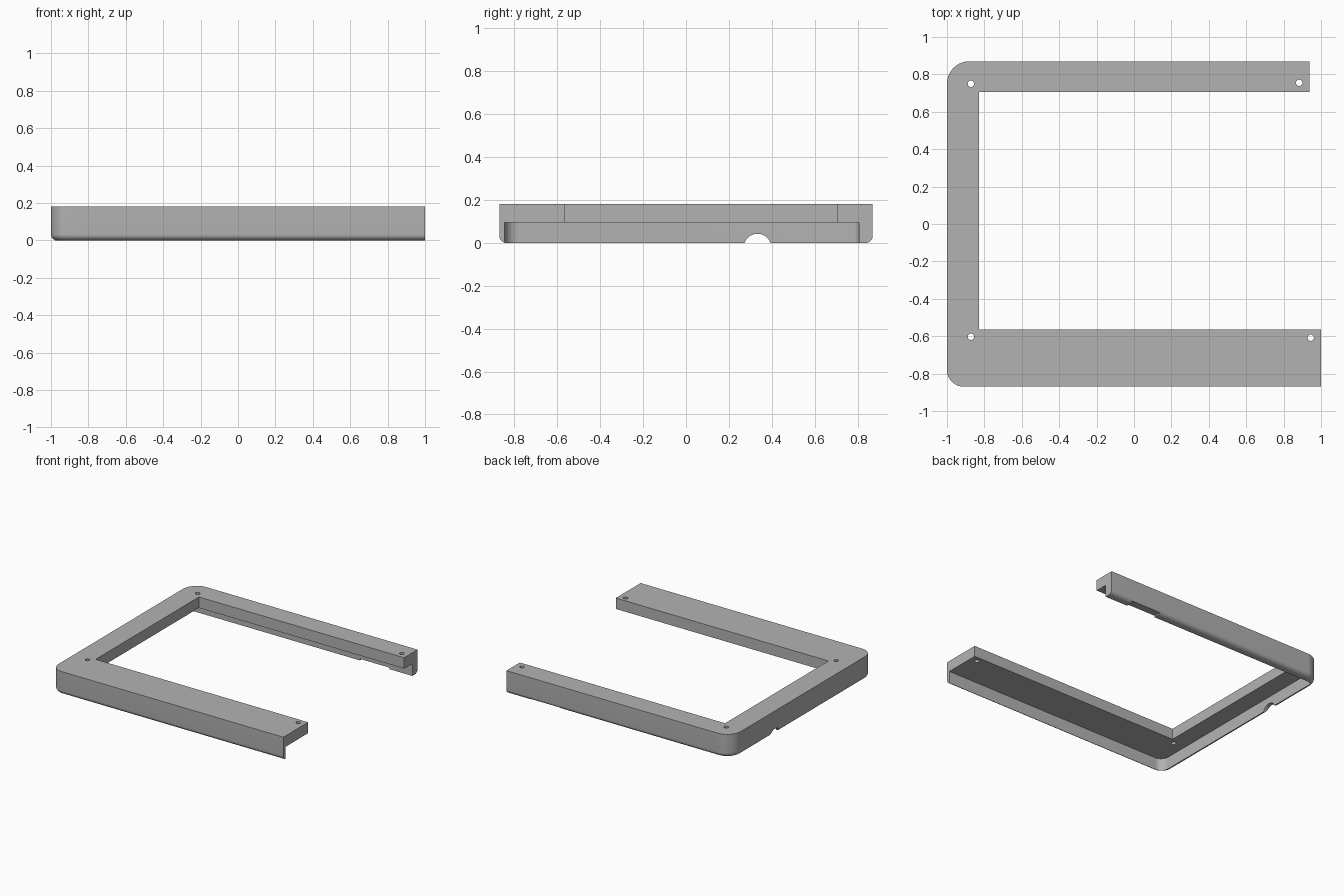
import bpy
import bmesh
from math import sin, cos, pi, sqrt, radians

cube = bpy.data.objects.get("Cube")
if cube:
    bpy.data.objects.remove(cube, do_unlink=True)

grey = bpy.data.materials.new("plain grey")
grey.use_nodes = True
colour = (0.45, 0.45, 0.45, 1)
grey.diffuse_color = colour
grey.node_tree.nodes["Principled BSDF"].inputs["Base Color"].default_value = colour


def arc(cx, cy, r, start, end, steps=14):
    angles = [radians(start + (end - start) * k / steps) for k in range(steps + 1)]
    return [(cx + r * cos(a), cy + r * sin(a)) for a in angles]


def outline(left, right, front, back, r_front, r_back, inset=0.0):
    """Rectangle with two rounded corners on the -x side."""
    return ([(right, front + inset)]
            + arc(left + r_front, front + r_front, r_front - inset, 270, 180)
            + arc(left + r_back, back - r_back, r_back - inset, 180, 90)
            + [(right, back - inset)])


def loft(name, levels):
    """Closed solid through matching outlines, given as (z, points)."""
    bm = bmesh.new()
    rings = [[bm.verts.new((x, y, z)) for x, y in pts] for z, pts in levels]
    n = len(rings[0])
    for low, high in zip(rings, rings[1:]):
        for k in range(n):
            j = (k + 1) % n
            bm.faces.new((low[k], low[j], high[j], high[k]))
    bm.faces.new(rings[0])
    bm.faces.new(rings[-1])
    bmesh.ops.recalc_face_normals(bm, faces=bm.faces)
    mesh = bpy.data.meshes.new(name)
    bm.to_mesh(mesh)
    bm.free()
    mesh.materials.append(grey)
    obj = bpy.data.objects.new(name, mesh)
    bpy.context.collection.objects.link(obj)
    return obj


def box(name, x0, x1, y0, y1, z0, z1):
    pts = [(x0, y0), (x0, y1), (x1, y1), (x1, y0)]
    return loft(name, [(z0, pts), (z1, pts)])


def cylinder(name, x, y, z, r, depth, along_x=False):
    bpy.ops.mesh.primitive_cylinder_add(
        vertices=32, radius=r, depth=depth, location=(x, y, z),
        rotation=(0, pi / 2 if along_x else 0, 0))
    obj = bpy.context.object
    obj.name = name
    obj.data.materials.append(grey)
    return obj


# Outer body with a rounded lower edge
TOP, UNDER, FILLET = 0.18, 0.095, 0.032
levels = []
for k in range(9):
    inset = 0.024 * (1 - k / 8) ** 2
    z = FILLET - sqrt(FILLET ** 2 - (FILLET - inset) ** 2)
    levels.append((0 if k == 0 else z, outline(-1, 1, -0.87, 0.87, 0.09, 0.12, inset)))
levels.append((TOP, levels[-1][1]))
frame = loft("bezel_frame", levels)

# Hollow underside, open window, shorter back arm
hollow = outline(-0.97, 1.5, -0.845, 0.805, 0.065, 0.03)
cutters = [
    loft("hollow_cutter", [(-0.5, hollow), (UNDER, hollow)]),
    box("window_cutter", -0.83, 1.6, -0.565, 0.705, -0.6, 0.6),
    box("back_arm_trim", 0.937, 1.7, 0.5, 1.2, -0.7, 0.7),
    box("back_slot_cutter", 0.485, 0.74, 0.75, 1.1, -0.3, 0.012),
    cylinder("cable_notch_cutter", -1, 0.333, -0.022, 0.064, 0.2, along_x=True),
]
# Screw holes
for x, y in [(-0.872, 0.75), (0.883, 0.755), (-0.872, -0.603), (0.945, -0.608)]:
    cutters.append(cylinder("screw_hole_cutter", x, y, 0.1, 0.017, 0.8))

bpy.ops.object.select_all(action='DESELECT')
bpy.context.view_layer.objects.active = frame
frame.select_set(True)
for cutter in cutters:
    cutter.hide_render = True
    mod = frame.modifiers.new("cut", 'BOOLEAN')
    mod.operation = 'DIFFERENCE'
    mod.solver = 'EXACT'
    mod.object = cutter
    bpy.ops.object.modifier_apply(modifier=mod.name)
    bpy.data.objects.remove(cutter, do_unlink=True)

bpy.ops.object.shade_smooth_by_angle(angle=radians(30))
